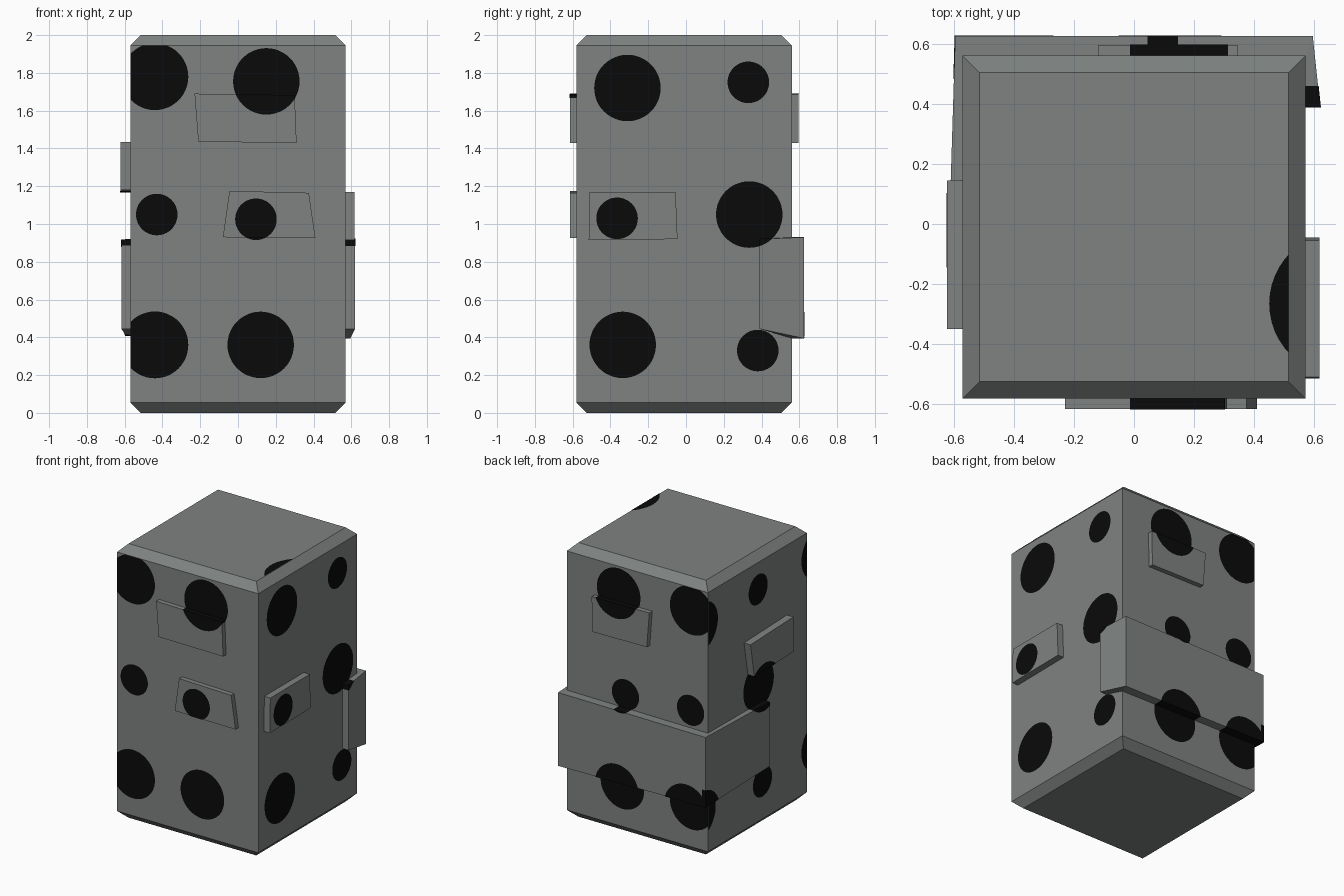
import bpy, bmesh, math

if "Cube" in bpy.data.objects:
    bpy.data.objects.remove(bpy.data.objects["Cube"])


def material(name, rgb):
    m = bpy.data.materials.new(name)
    m.diffuse_color = (*rgb, 1)
    m.use_nodes = True
    m.node_tree.nodes["Principled BSDF"].inputs["Base Color"].default_value = m.diffuse_color
    return m


GREY = material("stone grey", (0.21, 0.225, 0.22))
BLACK = material("black", (0.003, 0.003, 0.003))


def make(name, verts, faces, mat, fix=True):
    me = bpy.data.meshes.new(name)
    me.from_pydata(verts, [], faces)
    if fix:
        bm = bmesh.new()
        bm.from_mesh(me)
        bmesh.ops.recalc_face_normals(bm, faces=bm.faces)
        bm.to_mesh(me)
        bm.free()
    me.materials.append(mat)
    ob = bpy.data.objects.new(name, me)
    bpy.context.collection.objects.link(ob)
    return ob


def loft(name, rings, mat):
    n = len(rings[0])
    verts = [p for r in rings for p in r]
    faces = [tuple(range(n)), tuple(range(len(verts) - n, len(verts)))]
    for k in range(len(rings) - 1):
        for i in range(n):
            j = (i + 1) % n
            faces.append((k * n + i, k * n + j, (k + 1) * n + j, (k + 1) * n + i))
    return make(name, verts, faces, mat)


# side frames: (u, v, height above the wall) -> xyz, and whether winding flips
X, YF, YB = 0.57, 0.58, 0.56
SIDES = {
    "front": (lambda u, v, d: (u, -YF - d, v), False),
    "back": (lambda u, v, d: (u, YB + d, v), True),
    "right": (lambda u, v, d: (X + d, u, v), False),
    "left": (lambda u, v, d: (-X - d, u, v), True),
    "top": (lambda u, v, d: (u, v, 2 + d), False),
}


def cross(a, b, p):
    return (b[0] - a[0]) * (p[1] - a[1]) - (b[1] - a[1]) * (p[0] - a[0])


def edges(poly):
    return list(zip(poly, poly[1:] + poly[:1]))


def ccw(poly):
    area = sum(a[0] * b[1] - a[1] * b[0] for a, b in edges(poly))
    return poly if area > 0 else poly[::-1]


def clip(poly, region):
    for a, b in edges(region):
        out = []
        for p, q in edges(poly):
            cp, cq = cross(a, b, p), cross(a, b, q)
            if cp >= 0:
                out.append(p)
            if cp * cq < 0:
                t = cp / (cp - cq)
                out.append((p[0] + t * (q[0] - p[0]), p[1] + t * (q[1] - p[1])))
        poly = out
        if not poly:
            break
    return poly


def spot(name, side, c, r, region, depth, rim):
    """Black disc clipped to a region, with its colour carried over plate rims."""
    fn, flip = SIDES[side]
    region = ccw(region)
    if rim:  # grow slightly so the rim sits just outside the plate
        cu = sum(p[0] for p in region) / len(region)
        cv = sum(p[1] for p in region) / len(region)
        region = [(u + math.copysign(0.002, u - cu), v + math.copysign(0.002, v - cv))
                  for u, v in region]
    disc = [(c[0] + r * math.cos(i * math.tau / 48), c[1] + r * math.sin(i * math.tau / 48))
            for i in range(48)]
    poly = clip(disc, region)
    n = len(poly)
    if n < 3:
        return
    verts = [fn(u, v, depth(u) + 0.002) for u, v in poly]
    faces = [tuple(range(n))]
    if rim:
        verts += [fn(u, v, 0) for u, v in poly]
        for i in range(n):
            j = (i + 1) % n
            if any(abs(cross(a, b, poly[i])) < 1e-6 and abs(cross(a, b, poly[j])) < 1e-6
                   for a, b in edges(region)):
                faces.append((i, n + i, n + j, j))
    if flip:
        faces = [f[::-1] for f in faces]
    make(name, verts, faces, BLACK, fix=False)


# body: block with chamfered top and bottom rims
def rect(i, z):
    return [(-X + i, -YF + i, z), (X - i, -YF + i, z), (X - i, YB - i, z), (-X + i, YB - i, z)]


loft("body", [rect(0.055, 0), rect(0, 0.055), rect(0, 1.945), rect(0.055, 2)], GREY)

# small raised plates
PLATES = [
    ("front", 0.035, [(-0.23, 1.69), (0.30, 1.68), (0.31, 1.43), (-0.21, 1.435)]),
    ("front", 0.035, [(-0.045, 1.175), (0.375, 1.165), (0.41, 0.925), (-0.08, 0.93)]),
    ("back", 0.035, [(-0.12, 1.69), (0.345, 1.685), (0.34, 1.43), (-0.10, 1.435)]),
    ("right", 0.048, [(-0.51, 1.17), (-0.055, 1.17), (-0.045, 0.92), (-0.515, 0.915)]),
    ("left", 0.052, [(0.145, 1.42), (-0.35, 1.435), (-0.35, 1.18), (0.10, 1.17)]),
]
raised = {s: [] for s in SIDES}
for k, (side, t, quad) in enumerate(PLATES):
    fn = SIDES[side][0]
    loft(f"{side}_plate_{k}", [[fn(u, v, d) for u, v in quad] for d in (0, t)], GREY)
    raised[side].append((quad, lambda u, t=t: t))

# band wrapping round the back and both rear corners: outer xy, inner xy, bottom, top
BAND = [((-0.617, -0.08), (-X, -0.08), 0.445, 0.915),
        ((-0.595, 0.625), (-X, YB), 0.41, 0.92),
        ((0.595, 0.625), (X, YB), 0.395, 0.93),
        ((0.62, 0.39), (X, 0.39), 0.445, 0.92)]
loft("rear_band", [[(*o, b), (*o, t), (*i, t), (*i, b)] for o, i, b, t in BAND], GREY)
raised["left"].append(([(-0.08, 0.445), (0.625, 0.41), (0.625, 0.92), (-0.08, 0.915)],
                       lambda u: 0.047 - 0.022 * (u + 0.08) / 0.705))
raised["right"].append(([(0.39, 0.445), (0.625, 0.395), (0.625, 0.93), (0.39, 0.92)],
                        lambda u: 0.05 - 0.025 * (u - 0.39) / 0.235))
raised["back"].append(([(-0.595, 0.41), (0.595, 0.395), (0.595, 0.93), (-0.595, 0.92)],
                       lambda u: 0.065))

# spots: u, v, radius
B, S = 0.176, 0.11
FRONT = [(-0.44, 1.78, 0.177), (0.15, 1.755, B), (-0.43, 1.05, S),
         (0.095, 1.025, S), (-0.44, 0.36, 0.177), (0.12, 0.36, B)]
RIGHT = [(-0.31, 1.72, B), (0.33, 1.75, S), (-0.365, 1.03, S),
         (0.335, 1.05, B), (-0.335, 0.36, B), (0.38, 0.33, S)]
LEFT = [(0.315 - u, v, r) for u, v, r in RIGHT] + [(-0.69, 1.76, B), (-0.69, 0.36, B)]
SPOTS = {"front": FRONT, "back": FRONT, "right": RIGHT, "left": LEFT,
         "top": [(0.69, -0.265, 0.24)]}
for side, spots in SPOTS.items():
    if side == "top":
        wall = [(p[0], p[1]) for p in rect(0.055, 2)]
    else:
        lo, hi = (-X, X) if side in ("front", "back") else (-YF, YB)
        wall = [(lo, 0.055), (hi, 0.055), (hi, 1.945), (lo, 1.945)]
    for k, (u, v, r) in enumerate(spots):
        spot(f"{side}_spot_{k}", side, (u, v), r, wall, lambda u: 0, False)
        for quad, depth in raised[side]:
            spot(f"{side}_raised_spot_{k}", side, (u, v), r, quad, depth, True)
